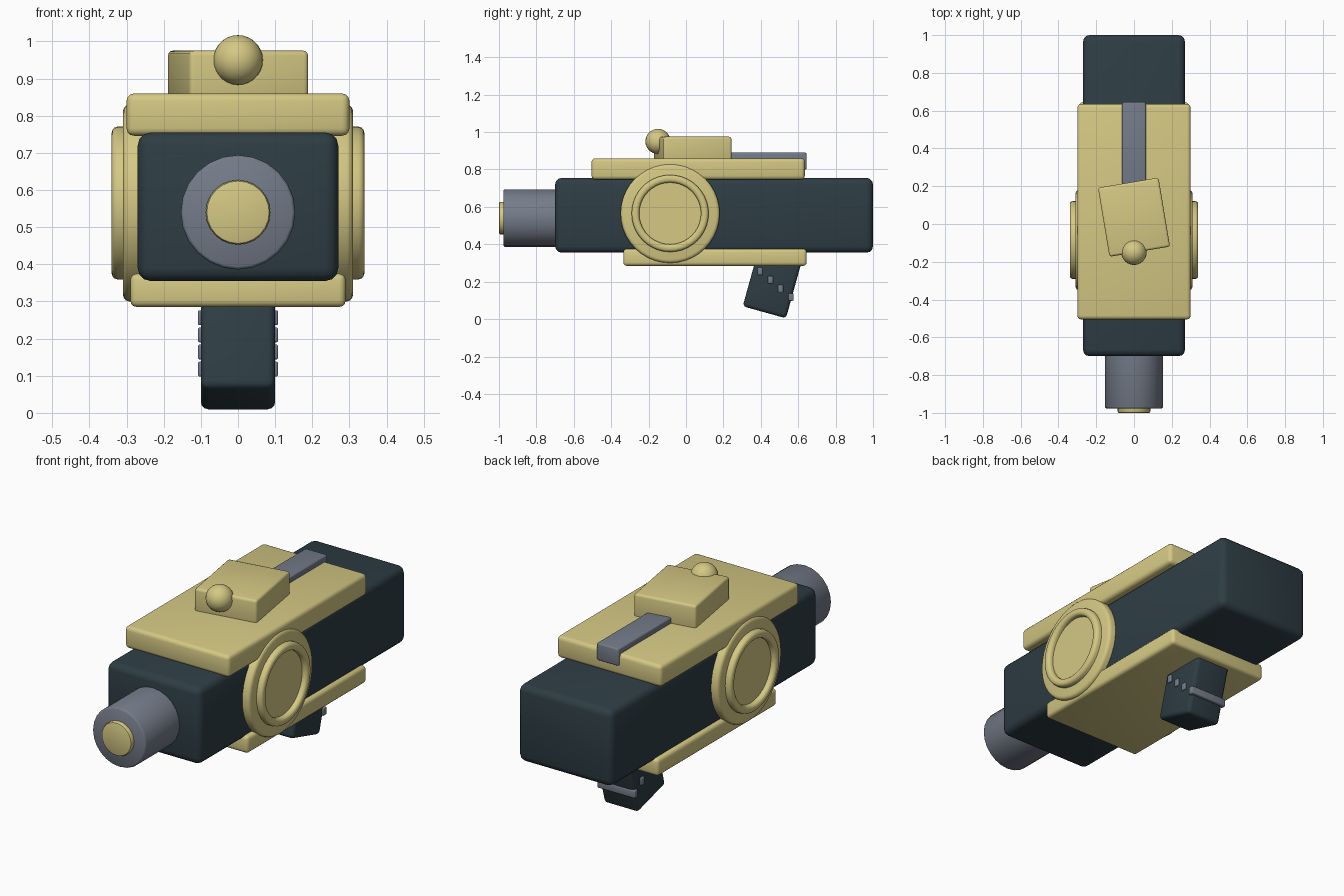
import bpy, bmesh, math
from mathutils import Matrix

cube = bpy.data.objects.get("Cube")
if cube:
    bpy.data.objects.remove(cube, do_unlink=True)


def material(name, colour):
    m = bpy.data.materials.new(name)
    m.use_nodes = True
    m.diffuse_color = (*colour, 1)
    bsdf = next(n for n in m.node_tree.nodes if n.type == 'BSDF_PRINCIPLED')
    bsdf.inputs["Base Color"].default_value = (*colour, 1)
    return m


YELLOW = material("pale yellow", (0.66, 0.58, 0.23))
DARK = material("dark slate", (0.027, 0.047, 0.058))
GREY = material("steel grey", (0.175, 0.2, 0.25))


def finish(name, bm, mat, matrix):
    bmesh.ops.recalc_face_normals(bm, faces=bm.faces)
    me = bpy.data.meshes.new(name)
    bm.to_mesh(me)
    bm.free()
    me.transform(matrix)
    me.materials.append(mat)
    ob = bpy.data.objects.new(name, me)
    bpy.context.collection.objects.link(ob)
    bpy.ops.object.select_all(action='DESELECT')
    ob.select_set(True)
    bpy.context.view_layer.objects.active = ob
    bpy.ops.object.shade_smooth_by_angle(angle=math.radians(35))
    return ob


def box(name, mat, centre, size, bevel, angle=0, axis='Z'):
    """Box with rounded edges, optionally turned about one axis."""
    bm = bmesh.new()
    bmesh.ops.create_cube(bm, size=1)
    bmesh.ops.scale(bm, vec=size, verts=bm.verts)
    bmesh.ops.bevel(bm, geom=bm.edges[:], offset=bevel, segments=3,
                    profile=0.5, affect='EDGES')
    turn = Matrix.Rotation(math.radians(angle), 4, axis)
    return finish(name, bm, mat, Matrix.Translation(centre) @ turn)


def lathe(name, mat, centre, profile, turn, sides):
    """Spin (radius, height) points about local z, closing both ends."""
    bm = bmesh.new()
    rings = [[bm.verts.new((r * math.cos(math.tau * i / sides),
                            r * math.sin(math.tau * i / sides), h))
              for i in range(sides)] for r, h in profile]
    for a, b in zip(rings, rings[1:]):
        for i in range(sides):
            j = (i + 1) % sides
            bm.faces.new((a[i], a[j], b[j], b[i]))
    bm.faces.new(rings[0])
    bm.faces.new(rings[-1])
    return finish(name, bm, mat, Matrix.Translation(centre) @ turn)


# Main body with its cover plates
box("body", DARK, (0, 0.15, 0.555), (0.54, 1.7, 0.4), 0.035)
box("top_plate", YELLOW, (0, 0.065, 0.803), (0.6, 1.14, 0.114), 0.02)
box("bottom_plate", YELLOW, (0, 0.155, 0.33), (0.58, 0.98, 0.09), 0.018)

# Barrel and its tip, pointing forward
forward = Matrix.Rotation(math.radians(90), 4, 'X')
lathe("barrel", GREY, (0, -0.65, 0.54),
      [(0.154, 0), (0.154, 0.318), (0.151, 0.324), (0.146, 0.327)], forward, 24)
lathe("barrel_tip", YELLOW, (0, -0.95, 0.54),
      [(0.087, 0), (0.087, 0.042), (0.084, 0.048), (0.079, 0.05)], forward, 24)

# Round side covers, each a disc with a raised ring
for side, label in ((1, "left"), (-1, "right")):
    outward = Matrix.Rotation(math.radians(90 * side), 4, 'Y')
    centre = (side * 0.25, -0.085, 0.565)
    lathe(label + "_disc", YELLOW, centre,
          [(0.265, 0), (0.265, 0.043), (0.262, 0.052), (0.256, 0.057),
           (0.247, 0.06)], outward, 40)
    lathe(label + "_ring", YELLOW, centre,
          [(0.206, 0.05), (0.206, 0.074), (0.203, 0.083), (0.197, 0.088),
           (0.19, 0.09), (0.181, 0.09), (0.174, 0.088), (0.168, 0.083),
           (0.165, 0.074), (0.165, 0.063)], outward, 40)

# Rear rail, turned sight block and its ball
box("rail", GREY, (0, 0.375, 0.845), (0.126, 0.54, 0.09), 0.008)
box("sight_block", YELLOW, (0, 0.036, 0.905), (0.325, 0.37, 0.14), 0.013, 9.5)
bm = bmesh.new()
bmesh.ops.create_uvsphere(bm, u_segments=24, v_segments=14, radius=0.067)
finish("sight_ball", bm, YELLOW, Matrix.Translation((0, -0.15, 0.95)))

# Slanted grip with four bars across it
box("grip", DARK, (0, 0.467, 0.21), (0.2, 0.24, 0.36), 0.02, -15.5, 'X')
for i in range(4):
    box(f"grip_bar_{i + 1}", GREY, (0, 0.396 + 0.055 * i, 0.256 - 0.046 * i),
        (0.216, 0.028, 0.04), 0.005)
